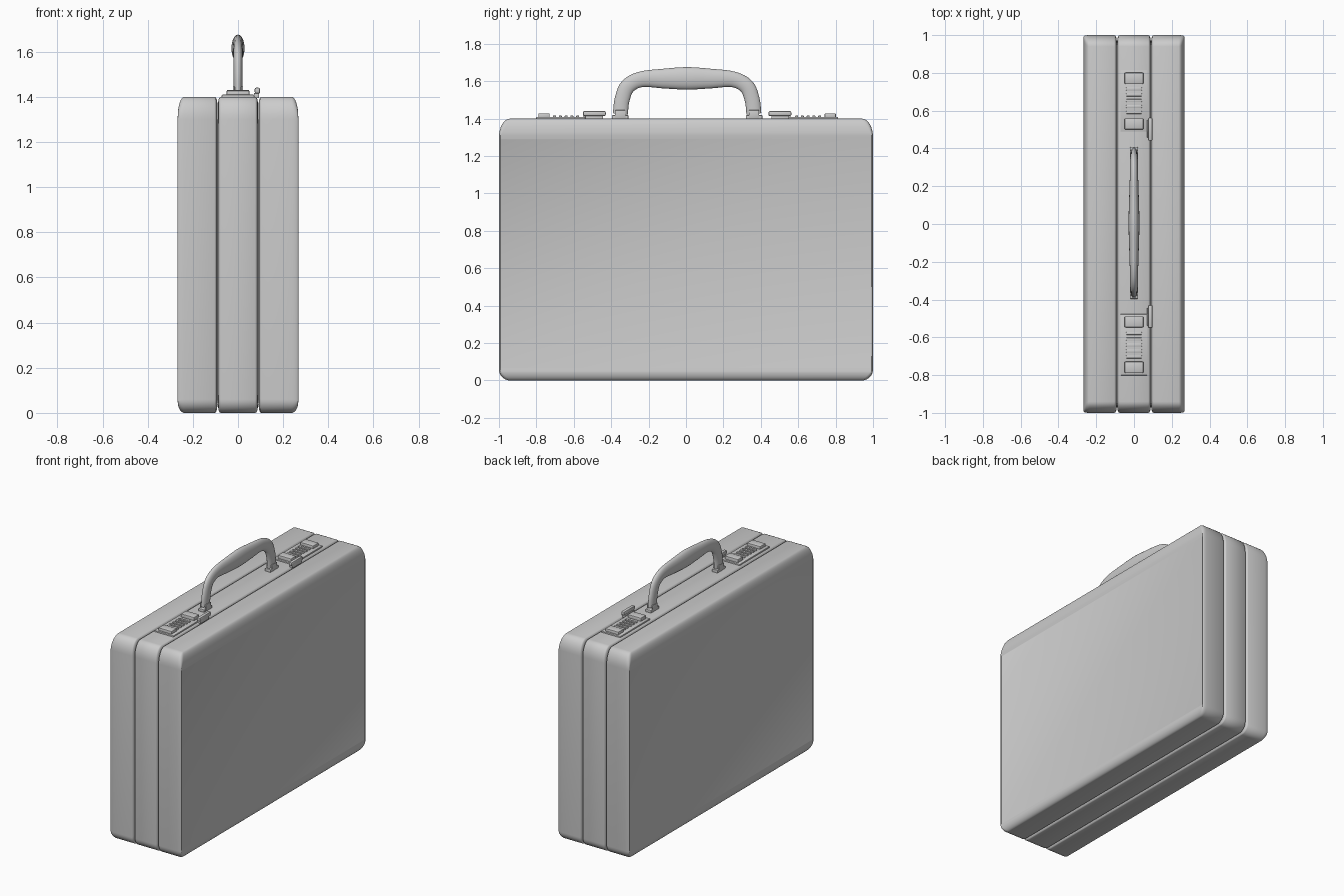
import bpy, bmesh
from math import sin, cos, pi
from mathutils import Vector

if "Cube" in bpy.data.objects:
    bpy.data.objects.remove(bpy.data.objects["Cube"])

CY = 0.006  # fittings sit slightly off centre


def finish(name, bm, angle=40):
    bmesh.ops.recalc_face_normals(bm, faces=bm.faces)
    me = bpy.data.meshes.new(name)
    bm.to_mesh(me)
    bm.free()
    ob = bpy.data.objects.new(name, me)
    bpy.context.collection.objects.link(ob)
    bpy.ops.object.select_all(action='DESELECT')
    ob.select_set(True)
    bpy.context.view_layer.objects.active = ob
    bpy.ops.object.shade_smooth_by_angle(angle=angle * pi / 180)
    return ob


def loft(name, rings, angle=40):
    bm = bmesh.new()
    vr = [[bm.verts.new(p) for p in r] for r in rings]
    n = len(vr[0])
    for a, b in zip(vr, vr[1:]):
        for i in range(n):
            j = (i + 1) % n
            bm.faces.new((a[i], a[j], b[j], b[i]))
    bm.faces.new(vr[0])
    bm.faces.new(vr[-1])
    return finish(name, bm, angle)


def box(name, x, y, z, bevel=0.003):
    bm = bmesh.new()
    bmesh.ops.create_cube(bm, size=1)
    for v in bm.verts:
        for i, (lo, hi) in enumerate((x, y, z)):
            v.co[i] = (lo + hi) / 2 + v.co[i] * (hi - lo)
    if bevel:
        bmesh.ops.bevel(bm, geom=bm.edges[:], offset=bevel, segments=2,
                        profile=0.5, affect='EDGES')
    return finish(name, bm, 30)


# Case cross-section in YZ with elliptical corners
def section(x, side, top, bot, k=1.0, n=8):
    hy, z0, z1 = 1 - side, bot, 1.4 - top
    pts = []
    corners = ((1, 1, 0), (-1, 1, 1), (-1, -1, 2), (1, -1, 3))
    for sy, sz, q in corners:
        ry = 0.06 * k
        rz = (0.1 if sz > 0 else 0.06) * k
        cy, cz = sy * (hy - ry), (z1 - rz if sz > 0 else z0 + rz)
        for i in range(n + 1):
            a = (q + i / n) * pi / 2
            pts.append(Vector((x, cy + ry * cos(a), cz + rz * sin(a))))
    return pts


# Rounded lip running into the groove between shells
def groove(x, s):
    return [section(x + s * dx, d, d, d)
            for dx, d in ((0.001, 0.032), (0.004, 0.012), (0.008, 0.003), (0.014, 0))]


SEAM = 0.09
loft("middle_shell", groove(-SEAM, 1) + groove(SEAM, -1)[::-1])
for s, name in ((-1, "back_shell"), (1, "front_shell")):
    rings = groove(s * SEAM, s)
    for i in range(9):
        a = i / 8 * pi / 2
        t = 1 - cos(a)
        rings.append(section(s * (0.237 + 0.03 * sin(a)), 0.008 * t, 0.09 * t,
                             0.05 * t, 1 - 0.93 * t))
    # Slightly recessed side panel
    rings.append(section(s * 0.263, 0.009, 0.108, 0.066, 0.06))
    loft(name, rings)
# Core closes the bottoms of the grooves
box("groove_core", (-0.1, 0.1), (-0.965, 0.965), (0.035, 1.3), 0)


# Handle: smooth path with elliptical rings (y, z, half height, half thickness)
half = [(-0.357, 1.425, 0.040, 0.019), (-0.348, 1.50, 0.040, 0.020),
        (-0.318, 1.572, 0.041, 0.021), (-0.245, 1.61, 0.042, 0.022),
        (-0.12, 1.614, 0.053, 0.026)]
path = half + [(0, 1.615, 0.060, 0.029)] + [(-p[0],) + p[1:] for p in half[::-1]]
path = [Vector(p) for p in path]
path = [2 * path[0] - path[1]] + path + [2 * path[-1] - path[-2]]
samples = []
for i in range(1, len(path) - 2):
    a, b, c, d = path[i - 1:i + 3]
    for j in range(6):
        t = j / 6
        samples.append(0.5 * (2 * b + (c - a) * t + (2 * a - 5 * b + 4 * c - d) * t * t
                              + (3 * b - a - 3 * c + d) * t ** 3))
samples.append(path[-2])
rings = []
for i, p in enumerate(samples):
    dv = samples[min(i + 1, len(samples) - 1)] - samples[max(i - 1, 0)]
    tan = Vector((0, dv[0], dv[1])).normalized()
    nor = Vector((0, -tan.z, tan.y))
    c = Vector((0, p[0] + CY, p[1]))
    rings.append([c + nor * p[2] * cos(k * pi / 10) + Vector((p[3] * sin(k * pi / 10), 0, 0))
                  for k in range(20)])
loft("handle", rings)

# Fittings mirrored either side of the handle
for s, tag in ((-1, "left"), (1, "right")):
    def part(name, x, y, z, bevel=0.003):
        ys = sorted(CY + s * v for v in y)
        return box(f"{name}_{tag}", x, ys, z, bevel)

    # Handle bracket
    part("handle_foot", (-0.021, 0.021), (0.314, 0.402), (1.395, 1.418))
    for k in (-1, 1):
        part("handle_clip", tuple(sorted((k * 0.014, k * 0.022))),
             (0.33, 0.385), (1.40, 1.445), 0.002)
    # Lock plate with raised end buttons
    part("lock_plate", (-0.072, 0.072), (0.483, 0.807), (1.395, 1.409))
    part("lock_button", (-0.05, 0.05), (0.495, 0.553), (1.40, 1.431), 0.005)
    part("lock_end_block", (-0.05, 0.05), (0.735, 0.795), (1.40, 1.428), 0.005)
    # Combination dials
    for i in range(5):
        y = 0.585 + i * 0.031
        part("dial", (-0.042, 0.042), (y - 0.008, y + 0.008), (1.40, 1.416), 0.003)
    # Latch lever
    part("latch_base", (0.07, 0.094), (0.45, 0.545), (1.395, 1.416), 0.002)
    part("latch_lever", (0.074, 0.098), (0.435, 0.557), (1.414, 1.44), 0.007)
